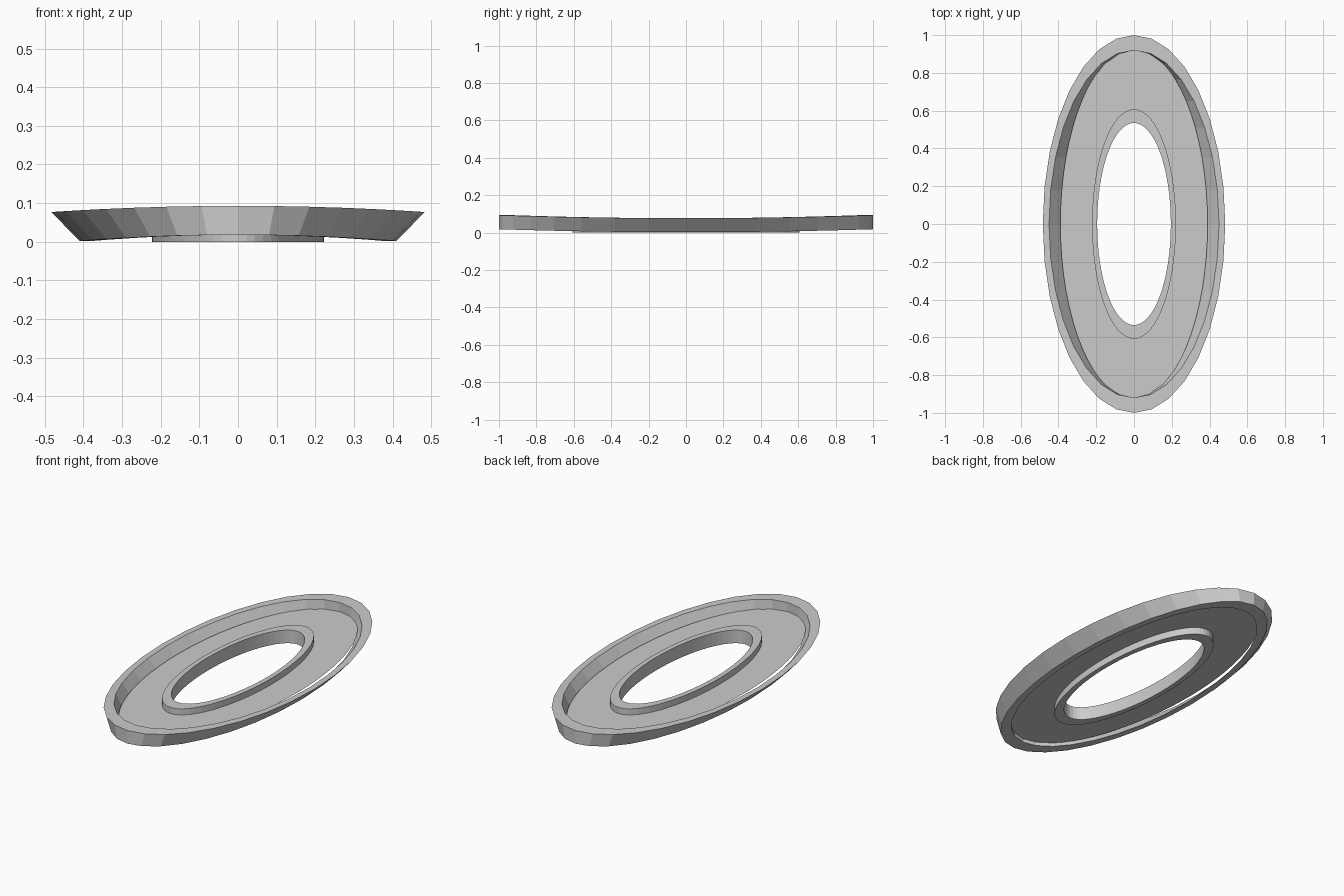
import bpy
from math import cos, sin, pi

if "Cube" in bpy.data.objects:
    bpy.data.objects.remove(bpy.data.objects["Cube"])


def elliptic_band(name, profile, segments, closed=True):
    """Loft a cross-section round an ellipse.
    profile: (x radius, y radius, z at the sides, z at the ends)"""
    n = len(profile)
    verts, faces = [], []
    for i in range(segments):
        a = 2 * pi * i / segments
        for rx, ry, z0, z1 in profile:
            verts.append((rx * cos(a), ry * sin(a), z0 + (z1 - z0) * sin(a) ** 2))
    for i in range(segments):
        j = (i + 1) % segments
        for k in range(n if closed else n - 1):
            m = (k + 1) % n
            faces.append((i * n + k, j * n + k, j * n + m, i * n + m))
    mesh = bpy.data.meshes.new(name)
    mesh.from_pydata(verts, [], faces)
    obj = bpy.data.objects.new(name, mesh)
    bpy.context.collection.objects.link(obj)
    return obj


# Flared faceted outer rim, its ends lifted slightly
elliptic_band("outer_rim", [
    (0.41, 1.0, 0.002, 0.018),
    (0.483, 1.0, 0.077, 0.093),
    (0.45, 0.92, 0.077, 0.093),
    (0.378, 0.92, 0.002, 0.018),
], 32)

# Thin flat plate between the rim and the collar
elliptic_band("plate", [
    (0.39, 0.925, 0.04, 0.04),
    (0.21, 0.59, 0.04, 0.04),
], 64, closed=False)

# Upright collar round the central opening
elliptic_band("inner_collar", [
    (0.222, 0.608, 0.0, 0.0),
    (0.222, 0.608, 0.075, 0.075),
    (0.195, 0.535, 0.075, 0.075),
    (0.195, 0.535, 0.0, 0.0),
], 64)
